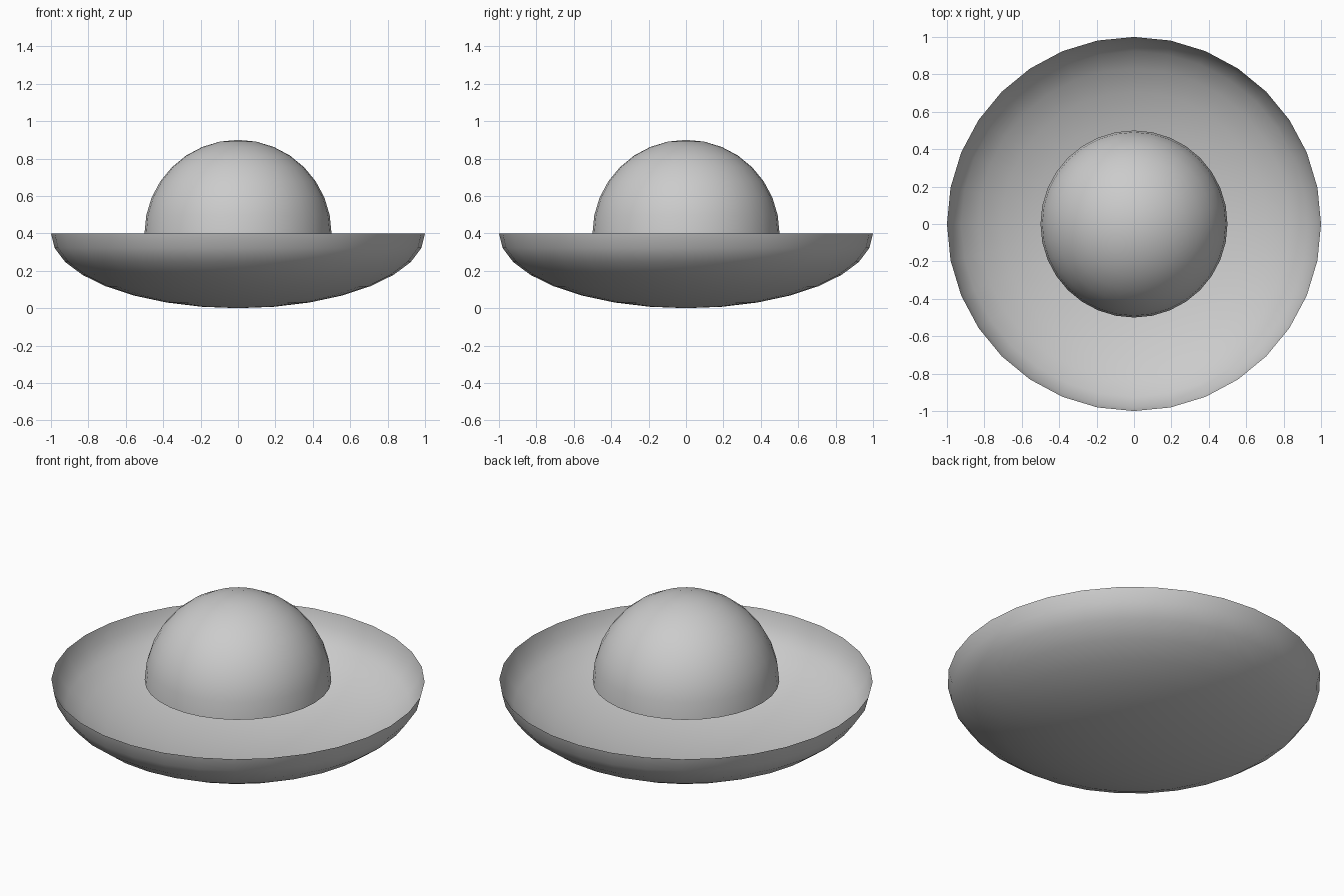
import bpy, bmesh

if "Cube" in bpy.data.objects:
    bpy.data.objects.remove(bpy.data.objects["Cube"])


def half_sphere(name, radius, height, base_z, keep_top):
    """Open half of a UV sphere, cut at its equator and scaled in height."""
    bm = bmesh.new()
    bmesh.ops.create_uvsphere(bm, u_segments=32, v_segments=16, radius=1)
    sign = 1 if keep_top else -1
    unwanted = [v for v in bm.verts if v.co.z * sign < -1e-4]
    bmesh.ops.delete(bm, geom=unwanted, context='VERTS')
    bmesh.ops.scale(bm, vec=(radius, radius, height), verts=bm.verts)
    for face in bm.faces:
        face.smooth = True
    mesh = bpy.data.meshes.new(name)
    bm.to_mesh(mesh)
    bm.free()
    obj = bpy.data.objects.new(name, mesh)
    obj.location.z = base_z
    bpy.context.collection.objects.link(obj)
    return obj


# Shallow open bowl
half_sphere("bowl", 1.0, 0.4, 0.4, keep_top=False)

# Dome resting level with the bowl's rim
half_sphere("dome", 0.5, 0.5, 0.4, keep_top=True)
